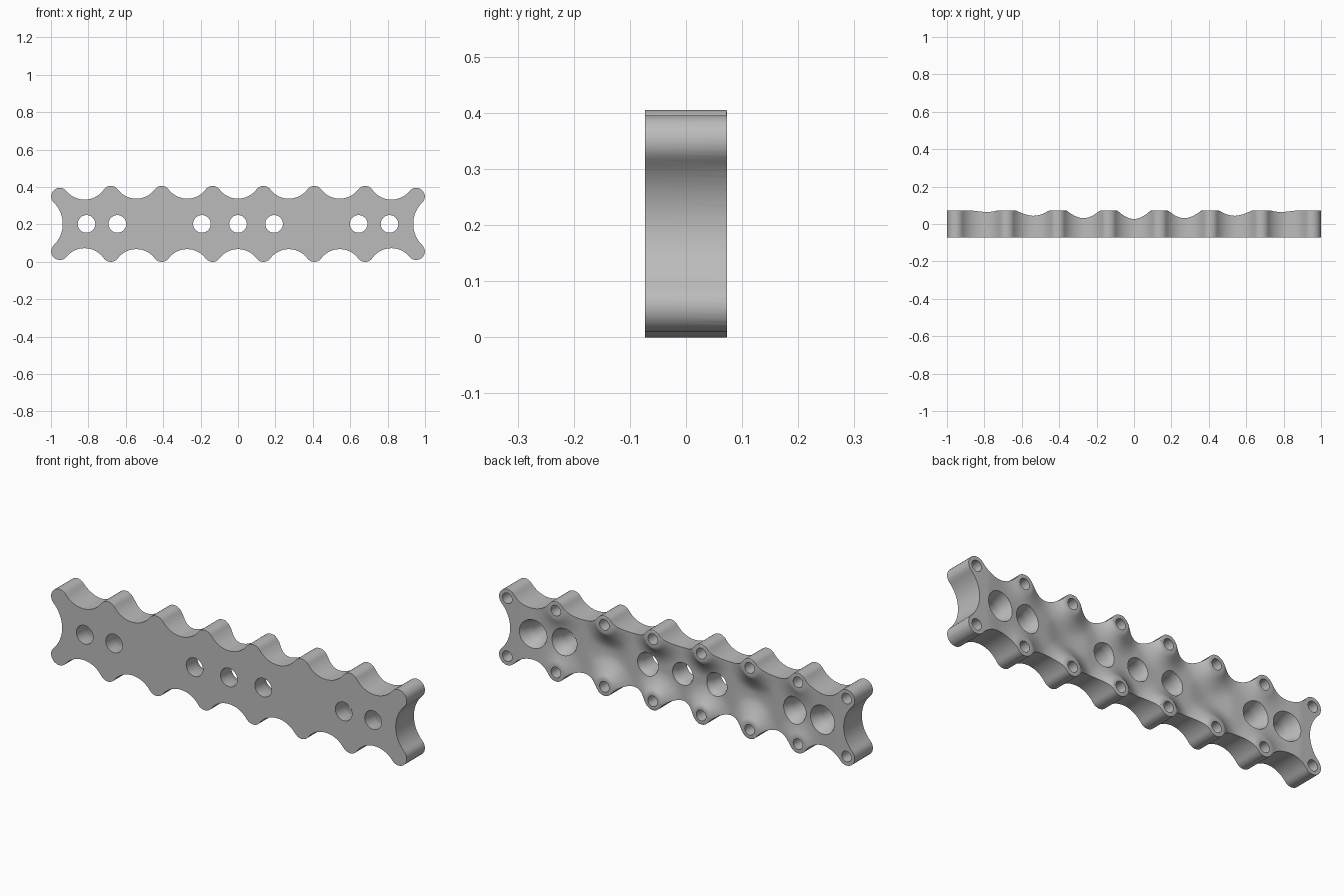
import bpy, bmesh, math
from mathutils import Vector

cube = bpy.data.objects.get("Cube")
if cube:
    bpy.data.objects.remove(cube, do_unlink=True)

MID = 0.2025      # height of the centre line
BACK = 0.073      # half thickness
LOBE = 0.046      # lobe radius
HOLES = (-0.81, -0.645, -0.193, 0, 0.193, 0.645, 0.81)

grey = bpy.data.materials.new("grey_metal")
grey.use_nodes = True
grey.diffuse_color = (0.5, 0.5, 0.5, 1)
grey.node_tree.nodes["Principled BSDF"].inputs["Base Color"].default_value = (0.5, 0.5, 0.5, 1)


def make_object(name, bm):
    bmesh.ops.recalc_face_normals(bm, faces=bm.faces[:])
    mesh = bpy.data.meshes.new(name)
    bm.to_mesh(mesh)
    bm.free()
    obj = bpy.data.objects.new(name, mesh)
    bpy.context.collection.objects.link(obj)
    mesh.materials.append(grey)
    return obj


# Lobe centres, counter-clockwise in (x, z)
upper = [(x, MID + (0.147 if abs(x) > 0.9 else 0.157))
         for x in (0.953, 0.68, 0.408, 0.136, -0.136, -0.408, -0.68, -0.953)]
lower = [(x, 2 * MID - z) for x, z in reversed(upper)]
lobes = [Vector(p) for p in upper + lower]


def scallop_centre(a, b):
    """Centre of the circle that hollows the side between two lobes."""
    half = (b - a).length / 2
    sink = 0.016 if abs(a.x - b.x) < 0.01 else 0.022
    radius = (half**2 + sink**2 - LOBE**2) / (2 * (LOBE + sink))
    along = (b - a).normalized()
    outward = Vector((along.y, -along.x))
    return (a + b) / 2 + outward * (radius - sink), radius


def arc(centre, radius, start, end, turn, steps):
    a0 = math.atan2(start.y, start.x)
    sweep = (math.atan2(end.y, end.x) - a0) * turn % math.tau
    return [centre + radius * Vector((math.cos(a0 + turn * sweep * i / steps),
                                      math.sin(a0 + turn * sweep * i / steps)))
            for i in range(steps)]


# Outline of rounded lobes joined by tangent scallops
outline = []
count = len(lobes)
for i, lobe in enumerate(lobes):
    following = lobes[(i + 1) % count]
    before, _ = scallop_centre(lobes[i - 1], lobe)
    after, radius = scallop_centre(lobe, following)
    outline += arc(lobe, LOBE, before - lobe, after - lobe, 1, 14)
    outline += arc(after, radius, lobe - after, following - after, -1, 18)

bm = bmesh.new()
face = bm.faces.new([bm.verts.new((p.x, -BACK, p.y)) for p in outline])
moved = bmesh.ops.extrude_face_region(bm, geom=[face])["geom"]
bmesh.ops.translate(bm, vec=(0, 0.2, 0),
                    verts=[v for v in moved if isinstance(v, bmesh.types.BMVert)])
plate = make_object("scalloped_plate", bm)


# Sculpted back: low web that flares up to each boss and towards the ends
def back_height(x, z):
    base = min(0.026 + 0.06 * x * x, BACK)
    for side in (-0.41, 0.41):
        d = math.hypot((x - side) / 0.13, (z - MID) / 0.11)
        if d < 1:
            base -= 0.012 * (1 - d * d)**2
    near = min(math.hypot(x - p.x, z - p.y) for p in lobes)
    t = min(max((near - LOBE) / 0.1, 0), 1)
    return base + (BACK - base) * (1 - t)**2


bm = bmesh.new()
cols, rows = 210, 52
grid = [[bm.verts.new((x, back_height(x, z), z))
         for z in (MID - 0.26 + 0.52 * j / rows for j in range(rows + 1))]
        for x in (-1.05 + 2.1 * i / cols for i in range(cols + 1))]
for i in range(cols):
    for j in range(rows):
        bm.faces.new((grid[i][j], grid[i][j + 1], grid[i + 1][j + 1], grid[i + 1][j]))
rim = [e for e in bm.edges if e.is_boundary]
skirt = bmesh.ops.extrude_edge_only(bm, edges=rim)["geom"]
for v in skirt:
    if isinstance(v, bmesh.types.BMVert):
        v.co.y = -0.1
bmesh.ops.contextual_create(bm, geom=[e for e in skirt if isinstance(e, bmesh.types.BMEdge)])
relief = make_object("back_relief_helper", bm)


# Lathed cutters: countersunk through holes and blind boss holes
def lathe(bm, x, z, profile, sides):
    rings = [[bm.verts.new((x + r * math.cos(math.tau * k / sides), y,
                            z + r * math.sin(math.tau * k / sides)))
              for k in range(sides)] for r, y in profile]
    for a, b in zip(rings, rings[1:]):
        for k in range(sides):
            n = (k + 1) % sides
            bm.faces.new((a[k], a[n], b[n], b[k]))
    bm.faces.new(rings[0])
    bm.faces.new(rings[-1])


bm = bmesh.new()
for x in HOLES:
    lathe(bm, x, MID, [(0.047, -0.15), (0.047, -0.005), (0.052, 0.01),
                       (0.06, 0.035), (0.074, 0.07), (0.09, 0.1)], 40)
for p in lobes:
    lathe(bm, p.x, p.y, [(0.027, 0.0), (0.027, 0.15)], 24)
drills = make_object("drill_helper", bm)

# Carve the plate
bpy.context.view_layer.objects.active = plate
for helper, operation in ((relief, 'INTERSECT'), (drills, 'DIFFERENCE')):
    mod = plate.modifiers.new(helper.name, 'BOOLEAN')
    mod.operation = operation
    mod.solver = 'EXACT'
    mod.object = helper
    bpy.ops.object.modifier_apply(modifier=mod.name)
for helper in (relief, drills):
    bpy.data.objects.remove(helper, do_unlink=True)

bpy.ops.object.select_all(action='DESELECT')
plate.select_set(True)
bpy.ops.object.shade_smooth_by_angle(angle=math.radians(35))
